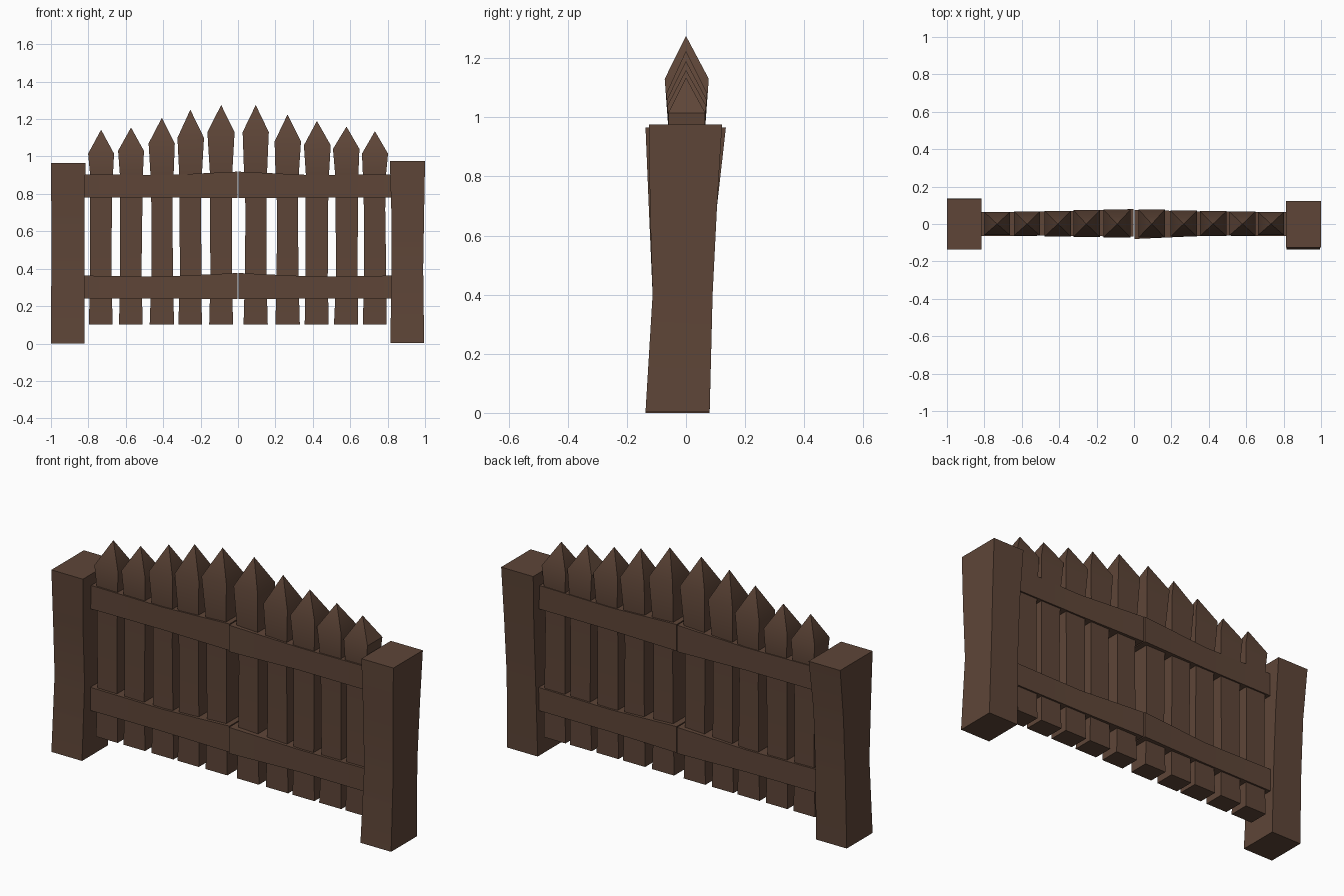
import bpy, random
from mathutils import Vector

if "Cube" in bpy.data.objects:
    bpy.data.objects.remove(bpy.data.objects["Cube"])

random.seed(4)
wood = bpy.data.materials.new("dark brown wood")
wood.diffuse_color = (0.112, 0.060, 0.039, 1)
wood.use_nodes = True
wood.node_tree.nodes["Principled BSDF"].inputs["Base Color"].default_value = wood.diffuse_color


def loft(name, rings, tip=None):
    """Skin a stack of four-cornered rings, with an optional pointed end."""
    verts = [p for ring in rings for p in ring]
    n = len(rings)
    faces = [(3, 2, 1, 0)]
    for k in range(n - 1):
        for i in range(4):
            j = (i + 1) % 4
            faces.append((4*k + i, 4*k + j, 4*k + 4 + j, 4*k + 4 + i))
    e = 4 * (n - 1)
    if tip:
        verts.append(tip)
        faces += [(e + i, e + (i + 1) % 4, len(verts) - 1) for i in range(4)]
    else:
        faces.append((e, e + 1, e + 2, e + 3))
    me = bpy.data.meshes.new(name)
    me.from_pydata([Vector(v) for v in verts], [], faces)
    me.materials.append(wood)
    ob = bpy.data.objects.new(name, me)
    bpy.context.collection.objects.link(ob)
    bpy.ops.object.select_all(action='DESELECT')
    ob.select_set(True)
    bpy.context.view_layer.objects.active = ob
    bpy.ops.object.shade_smooth_by_angle(angle=0.6)
    return ob


def z_ring(x0, x1, y0, y1, z):
    return [(x0, y0, z), (x1, y0, z), (x1, y1, z), (x0, y1, z)]


def x_ring(x, y0, y1, z0, z1):
    return [(x, y0, z0), (x, y1, z0), (x, y1, z1), (x, y0, z1)]


# Corner posts, slightly waisted
loft("right_post", [
    z_ring(0.815, 0.995, -0.137, 0.08, 0.003),
    z_ring(0.82, 0.99, -0.113, 0.09, 0.40),
    z_ring(0.82, 0.995, -0.122, 0.105, 0.70),
    z_ring(0.812, 1.0, -0.125, 0.122, 0.975)])
loft("left_post", [
    z_ring(-1.0, -0.82, -0.137, 0.08, 0.0),
    z_ring(-0.998, -0.822, -0.113, 0.09, 0.40),
    z_ring(-0.998, -0.822, -0.126, 0.105, 0.70),
    z_ring(-1.0, -0.815, -0.137, 0.135, 0.966)])

# Rails: two halves per level, meeting at the middle
for level, z0, z1 in (("lower", 0.24, 0.363), ("upper", 0.78, 0.905)):
    for side, s in (("left", -1), ("right", 1)):
        yc = (-0.068, 0.08) if s < 0 else (-0.08, 0.075)
        rings = [x_ring(s * 0.83, -0.065, 0.065, z0, z1),
                 x_ring(s * 0.40, -0.062, 0.066, z0, z1 - 0.005),
                 x_ring(s * 0.003, *yc, z0 - 0.002, z1 + 0.014)]
        loft(f"{level}_rail_{side}", rings if s < 0 else rings[::-1])

# Pointed pickets: centre x, tip height, shoulder height
pickets = [(-0.732, 1.143, 1.015), (-0.572, 1.155, 1.03), (-0.407, 1.207, 1.07),
           (-0.255, 1.25, 1.10), (-0.09, 1.275, 1.13), (0.095, 1.275, 1.13),
           (0.265, 1.225, 1.08), (0.422, 1.19, 1.06), (0.58, 1.16, 1.04),
           (0.732, 1.135, 1.015)]
for i, (x, tip, sh) in enumerate(pickets):
    d = 0.06 + 0.012 * (sh - 1.015) / 0.115
    j = lambda: random.uniform(-0.003, 0.003)
    rows = [(0.103, 0.064, 0.052), (0.35, 0.058, 0.05), (0.72, 0.058, 0.05),
            (0.91, 0.062, 0.056), (sh, 0.071, d)]
    rings = [z_ring(x - w + j(), x + w + j(), -h, h + 0.005, z) for z, w, h in rows]
    loft(f"picket_{i + 1}", rings, (x, 0.0, tip))
